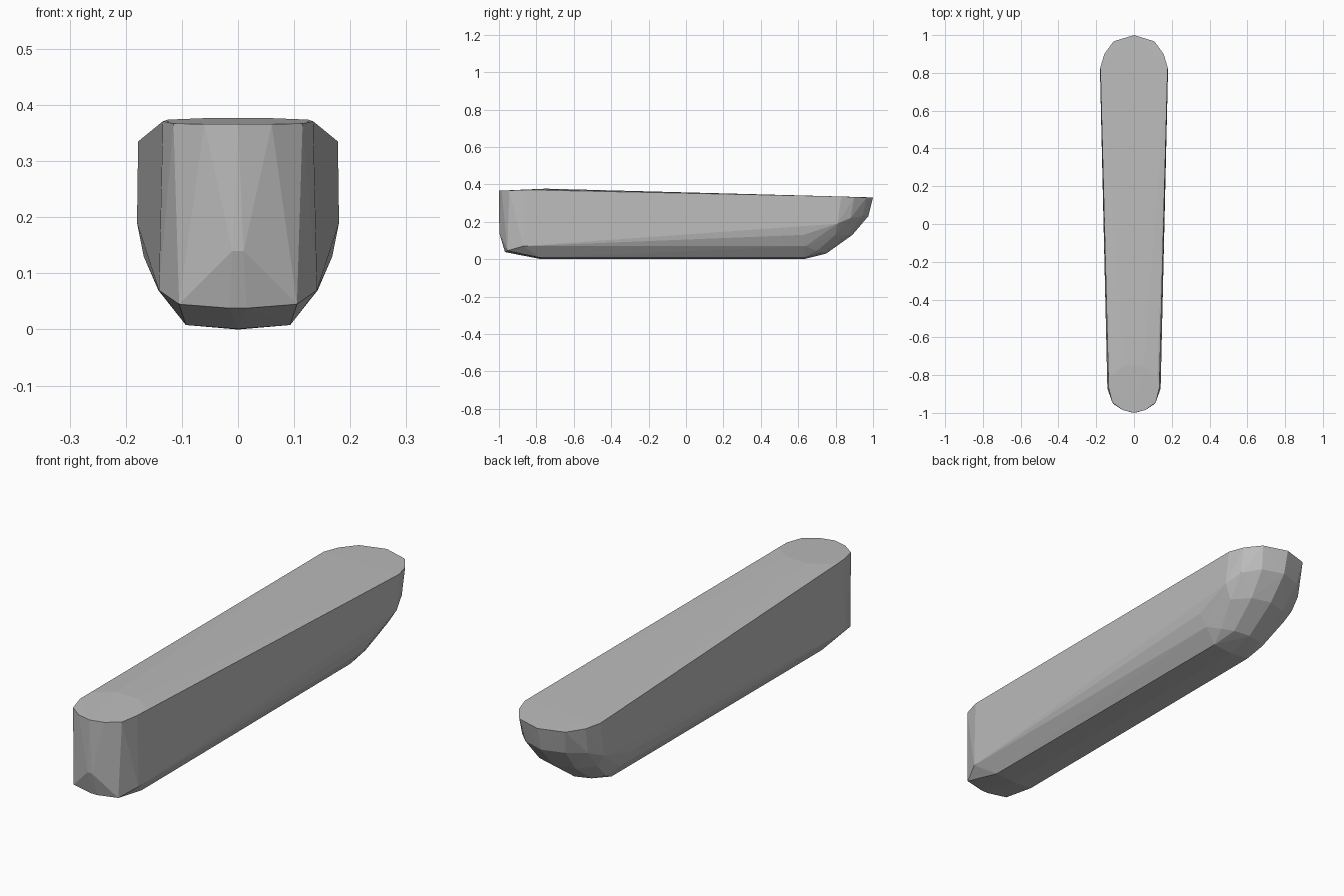
import bpy
import bmesh

# Remove the default cube
default_cube = bpy.data.objects.get("Cube")
if default_cube:
    bpy.data.objects.remove(default_cube, do_unlink=True)


def make_material(name, grey):
    """One plain flat colour for viewport and render."""
    material = bpy.data.materials.new(name)
    material.use_nodes = True
    colour = (grey, grey, grey, 1.0)
    material.diffuse_color = colour
    material.node_tree.nodes["Principled BSDF"].inputs["Base Color"].default_value = colour
    return material


def mirrored_hull(name, half_points, material):
    """Faceted convex solid from points on one side, mirrored across x."""
    bm = bmesh.new()
    for x, y, z in half_points:
        bm.verts.new((x, y, z))
        if x > 0:
            bm.verts.new((-x, y, z))
    result = bmesh.ops.convex_hull(bm, input=bm.verts[:])
    unused = {g for g in result["geom_interior"] + result["geom_unused"]
              if isinstance(g, bmesh.types.BMVert)}
    bmesh.ops.delete(bm, geom=list(unused), context="VERTS")
    bmesh.ops.recalc_face_normals(bm, faces=bm.faces[:])
    mesh = bpy.data.meshes.new(name)
    bm.to_mesh(mesh)
    bm.free()
    mesh.materials.append(material)
    mesh.shade_flat()
    body = bpy.data.objects.new(name, mesh)
    bpy.context.collection.objects.link(body)
    return body


# Blunt, nearly upright front end
front_end = [
    (0, -1, 0.366), (0.06, -0.985, 0.366), (0.115, -0.945, 0.367), (0.134, -0.87, 0.371),
    (0.01, -0.998, 0.14), (0.107, -0.945, 0.12), (0.141, -0.87, 0.07),
    (0.105, -0.955, 0.045), (0.015, -0.968, 0.038),
]

# Slightly crowned deck, front to back
deck = [(0.125, -0.8, 0.374), (0.05, -0.75, 0.377), (0.178, 0.83, 0.335)]

# Flat underside with chamfered edges
underside = [
    (0.093, -0.78, 0.008), (0, -0.78, 0.001), (0, 0.63, 0),
    (0.09, 0.63, 0.008), (0.142, 0.64, 0.07), (0.168, 0.63, 0.13), (0.18, 0.81, 0.19),
]

# Rounded back end, ring by ring from the rim down
back_end = [
    (0, 1, 0.33), (0.108, 0.967, 0.33), (0.157, 0.9, 0.332),
    (0, 0.975, 0.23), (0.095, 0.945, 0.23), (0.155, 0.88, 0.22),
    (0, 0.89, 0.13), (0.085, 0.865, 0.13), (0.145, 0.8, 0.13),
    (0, 0.75, 0.03), (0.07, 0.735, 0.035), (0.112, 0.7, 0.045),
]

plain_grey = make_material("plain grey", 0.5)
mirrored_hull("hull_body", front_end + deck + underside + back_end, plain_grey)
